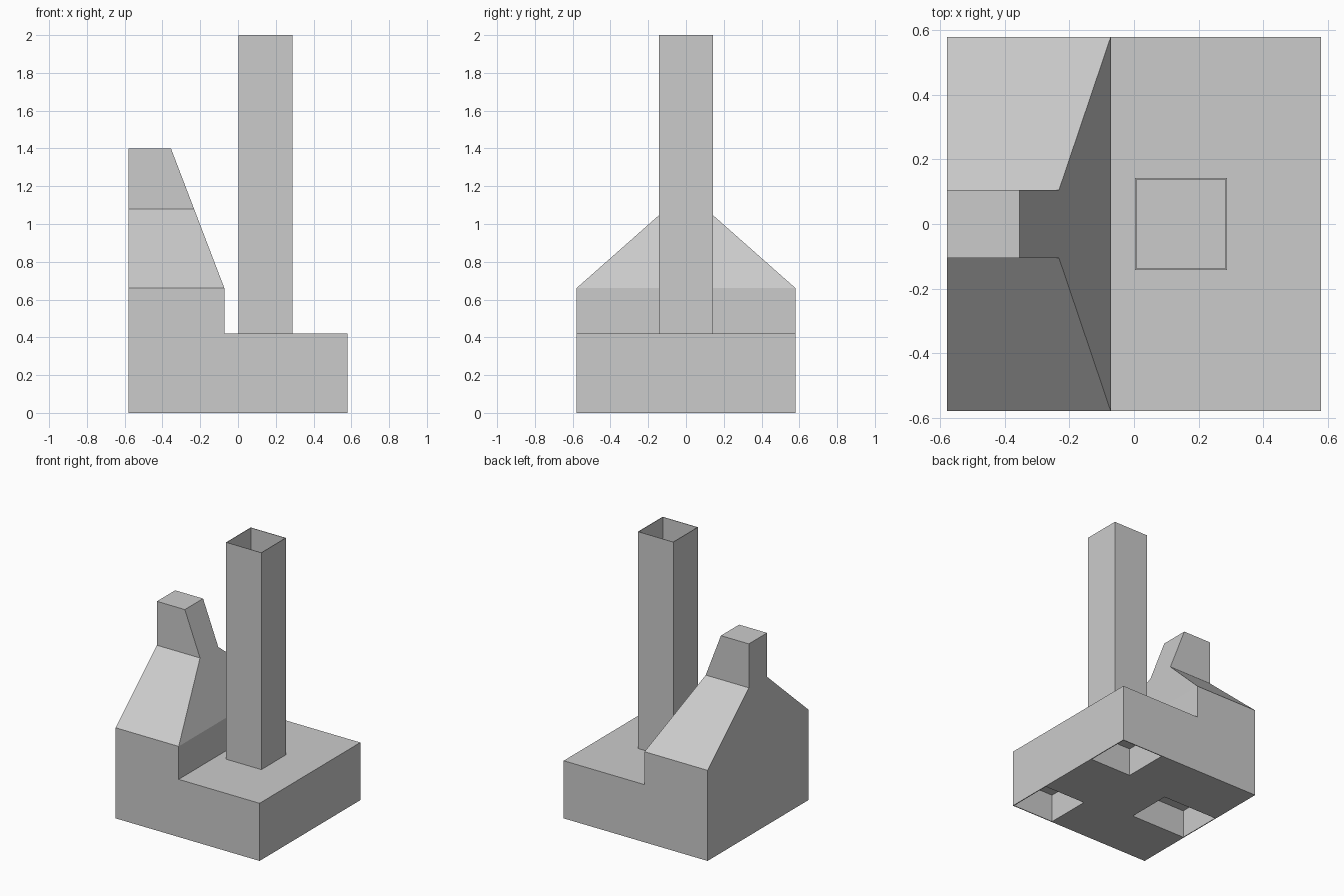
import bpy
import bmesh
from mathutils import Matrix, Vector

# Remove the default cube
if "Cube" in bpy.data.objects:
    bpy.data.objects.remove(bpy.data.objects["Cube"], do_unlink=True)

H = 0.58       # half width of the footprint
WALL = 0.006   # thin outer shell

grey = bpy.data.materials.new("light_grey")
grey.use_nodes = True
colour = (0.6, 0.6, 0.6, 1)
grey.diffuse_color = colour
grey.node_tree.nodes["Principled BSDF"].inputs["Base Color"].default_value = colour


def make_object(name, bm):
    bmesh.ops.recalc_face_normals(bm, faces=bm.faces)
    mesh = bpy.data.meshes.new(name)
    bm.to_mesh(mesh)
    bm.free()
    mesh.materials.append(grey)
    obj = bpy.data.objects.new(name, mesh)
    bpy.context.collection.objects.link(obj)
    return obj


def prism(name, points, sweep):
    """Extrude a flat outline along the sweep vector."""
    bm = bmesh.new()
    face = bm.faces.new([bm.verts.new(p) for p in points])
    new = bmesh.ops.extrude_face_region(bm, geom=[face])["geom"]
    verts = [v for v in new if isinstance(v, bmesh.types.BMVert)]
    bmesh.ops.translate(bm, verts=verts, vec=Vector(sweep))
    return make_object(name, bm)


def box(name, x, y, z, open_ends=False):
    bm = bmesh.new()
    size = [b - a for a, b in (x, y, z)]
    middle = [(a + b) / 2 for a, b in (x, y, z)]
    bmesh.ops.create_cube(bm, size=1, matrix=Matrix.Translation(middle) @ Matrix.Diagonal((*size, 1)))
    if open_ends:
        ends = [f for f in bm.faces if abs(f.normal.z) > 0.9]
        bmesh.ops.delete(bm, geom=ends, context='FACES_ONLY')
    return make_object(name, bm)


def cut(target, cutter):
    mod = target.modifiers.new(cutter.name, 'BOOLEAN')
    mod.operation = 'DIFFERENCE'
    mod.solver = 'EXACT'
    mod.object = cutter
    cutter.hide_render = True
    cutter.hide_viewport = True
    cutter.display_type = 'WIRE'


# Body: stepped base with a tapering tower, swept front to back
outline = [(-H, 0), (H, 0), (H, 0.42), (-0.072, 0.42), (-0.072, 0.66), (-0.355, 1.4), (-H, 1.4)]
body = prism("body", [(x, -H, z) for x, z in outline], (0, 2 * H, 0))

# Sloping shoulders on the front and back of the tower
shoulder = [(0.105, 1.5), (0.105, 1.08), (0.7, 0.554), (0.7, 1.5)]
for side, label in ((-1, "front"), (1, "back")):
    points = [(-0.7, side * y, z) for y, z in shoulder]
    cut(body, prism("shoulder_cutter_" + label, points, (0.8, 0, 0)))

# Square pockets in the underside: two corners and one side
depth = (-0.1, 0.205)
inner, outer = 0.24, H - WALL
cut(body, box("back_pocket_cutter", (inner, outer), (inner, outer), depth))
cut(body, box("front_pocket_cutter", (inner, outer), (-outer, -inner), depth))
cut(body, box("side_pocket_cutter", (-outer, -0.13), (-0.167, 0.167), depth))

# Hollow chimney, open at the top
chimney = box("chimney", (0.003, 0.288), (-0.142, 0.142), (0.42, 2), open_ends=True)
shell = chimney.modifiers.new("wall", 'SOLIDIFY')
shell.thickness = WALL
shell.offset = -1
